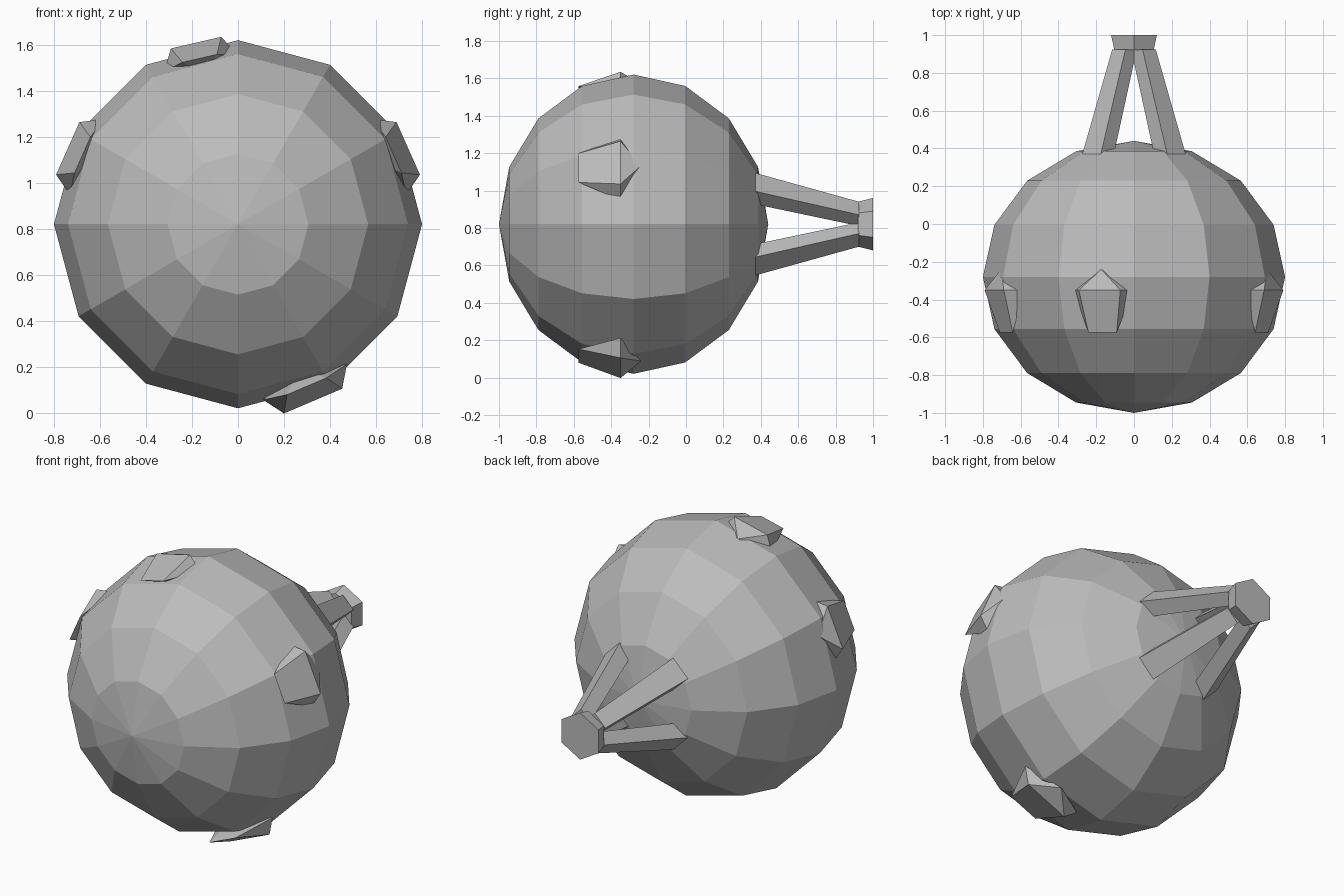
import bpy, bmesh
from math import cos, sin, pi, radians
from mathutils import Vector, Matrix

cube = bpy.data.objects.get("Cube")
if cube:
    bpy.data.objects.remove(cube, do_unlink=True)

CENTRE = Vector((0, -0.28, 0.82))

grey = bpy.data.materials.new("plain_grey")
grey.use_nodes = True
grey.diffuse_color = (0.5, 0.5, 0.5, 1)
grey.node_tree.nodes["Principled BSDF"].inputs["Base Color"].default_value = (0.5, 0.5, 0.5, 1)


def finish(name, bm):
    bmesh.ops.recalc_face_normals(bm, faces=bm.faces)
    mesh = bpy.data.meshes.new(name)
    bm.to_mesh(mesh)
    bm.free()
    mesh.materials.append(grey)
    obj = bpy.data.objects.new(name, mesh)
    bpy.context.collection.objects.link(obj)
    return obj


def hull(name, points):
    bm = bmesh.new()
    for p in points:
        bm.verts.new(p)
    result = bmesh.ops.convex_hull(bm, input=bm.verts)
    loose = {g for g in result["geom_interior"] + result["geom_unused"]
             if isinstance(g, bmesh.types.BMVert) and g.is_valid and not g.link_faces}
    bmesh.ops.delete(bm, geom=list(loose), context="VERTS")
    return finish(name, bm)


# Faceted body, poles along y, slightly flattened front to back
bm = bmesh.new()
bmesh.ops.create_uvsphere(bm, u_segments=12, v_segments=8, radius=0.8)
bmesh.ops.scale(bm, vec=(1, 1, 0.9), verts=bm.verts)
bmesh.ops.rotate(bm, cent=(0, 0, 0), matrix=Matrix.Rotation(pi / 2, 3, "X"), verts=bm.verts)
bmesh.ops.translate(bm, vec=CENTRE, verts=bm.verts)
finish("body", bm)

# Hexagonal tail cap, flaring to the rear
cap = []
for y, r in ((0.92, 0.12), (1.0, 0.14)):
    for i in range(6):
        a = i * pi / 3
        cap.append((r * sin(a), y, 0.82 + r * cos(a)))
hull("tail_cap", cap)

# Four struts converging on the tail cap
for sx, side in ((1, "left"), (-1, "right")):
    for sz, level in ((1, "upper"), (-1, "lower")):
        pts = []
        for y, x, z, thick, wide in ((0.33, 0.2, 0.2, 0.035, 0.05),
                                     (0.925, 0.05, 0.055, 0.03, 0.035)):
            for t in (-thick, thick):
                for w in (-wide, wide):
                    pts.append((sx * (x + t + w), y, 0.82 + sz * (z + t - w)))
        hull(f"{level}_{side}_strut", pts)

# Wedge studs: (distance from axis, sideways offset, y)
STUD = [(0.81, -0.125, -0.35), (0.81, 0.125, -0.35),
        (0.72, -0.18, -0.35), (0.72, 0.18, -0.35),
        (0.74, -0.085, -0.575), (0.74, 0.085, -0.575),
        (0.77, 0, -0.24), (0.66, 0, -0.4)]


def stud(name, degrees, size=1.0, lift=0.0):
    a = radians(degrees)
    pts = []
    for r, t, y in STUD:
        r, t = r + lift, t * size
        pts.append((r * cos(a) - t * sin(a), y, 0.82 + r * sin(a) + t * cos(a)))
    hull(name, pts)


stud("left_stud", 24)
stud("right_stud", 156)
stud("top_stud", 103, 0.9)
stud("bottom_stud", -67, 1.1, 0.025)
